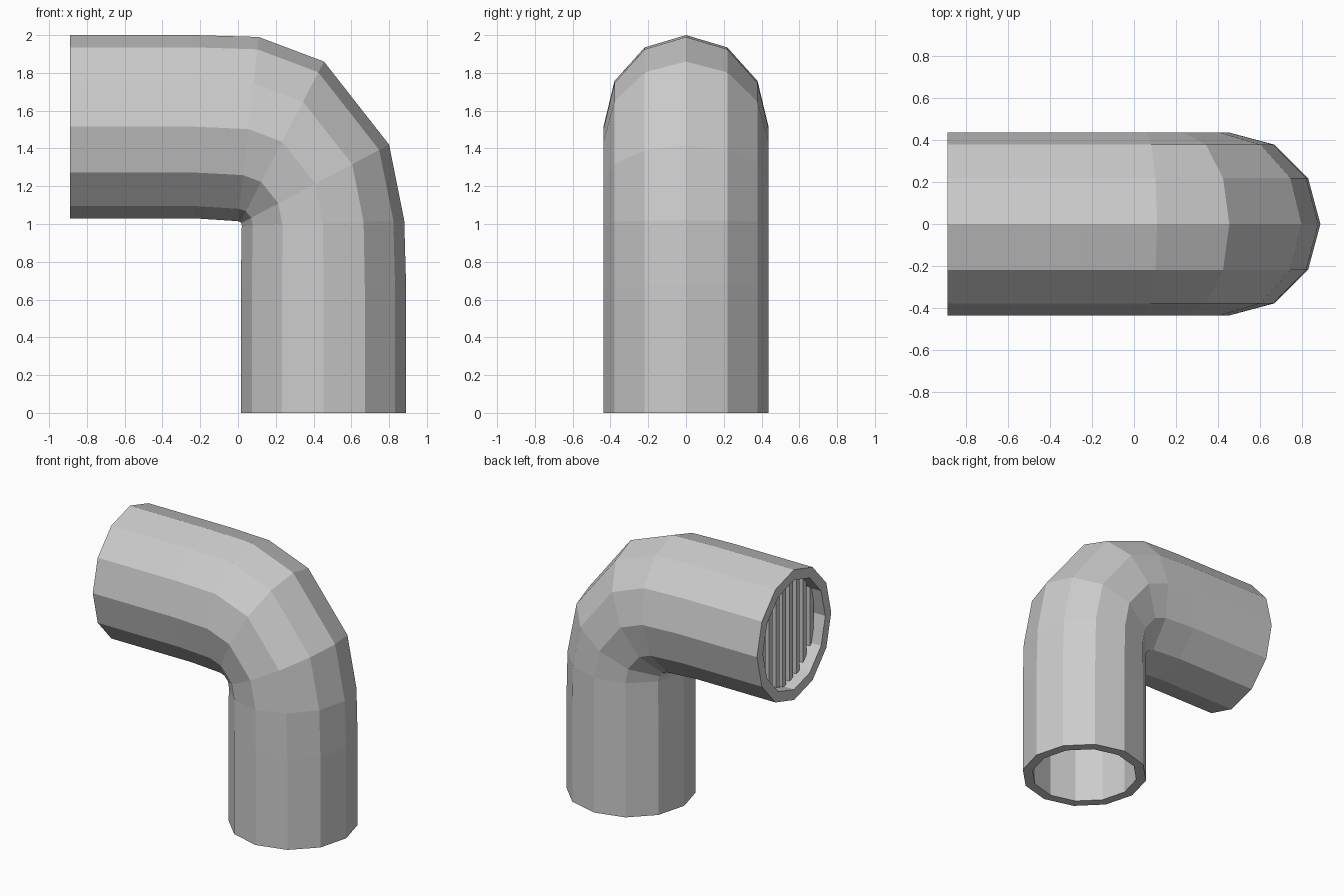
import bpy, bmesh, math

if "Cube" in bpy.data.objects:
    bpy.data.objects.remove(bpy.data.objects["Cube"])

SIDES = 12
HALF_Y = 0.437
BORE = 0.84  # inner size relative to outer

# Cross-sections along the elbow: outer (x, z) and inner (x, z) side of the bend
SECTIONS = [
    ((-0.89, 2.0), (-0.89, 1.03)),
    ((-0.23, 2.0), (-0.23, 1.03)),
    ((0.11, 1.99), (0.0, 1.015)),
    ((0.455, 1.86), (0.012, 1.01)),
    ((0.80, 1.42), (0.018, 1.005)),
    ((0.88, 1.02), (0.02, 0.99)),
    ((0.89, 0.67), (0.015, 0.67)),
    ((0.89, 0.0), (0.015, 0.0)),
]


def ring(bm, outer, inner, scale):
    cx, cz = (outer[0] + inner[0]) / 2, (outer[1] + inner[1]) / 2
    hx, hz = (outer[0] - cx) * scale, (outer[1] - cz) * scale
    verts = []
    for i in range(SIDES):
        a = 2 * math.pi * i / SIDES
        c, s = math.cos(a), math.sin(a)
        verts.append(bm.verts.new((cx + hx * c, HALF_Y * scale * s, cz + hz * c)))
    return verts


def finish(bm, name):
    bmesh.ops.recalc_face_normals(bm, faces=bm.faces)
    mesh = bpy.data.meshes.new(name)
    bm.to_mesh(mesh)
    bm.free()
    obj = bpy.data.objects.new(name, mesh)
    bpy.context.collection.objects.link(obj)
    return obj


# Hollow elbow: outer skin one way, bore back the other way, closed at both rims
bm = bmesh.new()
loops = [ring(bm, o, i, 1.0) for o, i in SECTIONS]
loops += [ring(bm, o, i, BORE) for o, i in reversed(SECTIONS)]
for k, a in enumerate(loops):
    b = loops[(k + 1) % len(loops)]
    for i in range(SIDES):
        j = (i + 1) % SIDES
        bm.faces.new((a[i], a[j], b[j], b[i]))
finish(bm, "elbow_pipe")

# Upright grille bars set just inside the horizontal opening
bm = bmesh.new()
BARS, PITCH = 9, 0.08
for n in range(BARS):
    y = (n - (BARS - 1) / 2) * PITCH
    half = 0.485 * 0.86 * math.sqrt(1 - (y / (HALF_Y * 0.86)) ** 2)
    cube = bmesh.ops.create_cube(bm, size=1)["verts"]
    bmesh.ops.scale(bm, vec=(0.04, 0.04, 2 * half), verts=cube)
    bmesh.ops.translate(bm, vec=(-0.79, y, 1.515), verts=cube)
finish(bm, "grille_bars")
